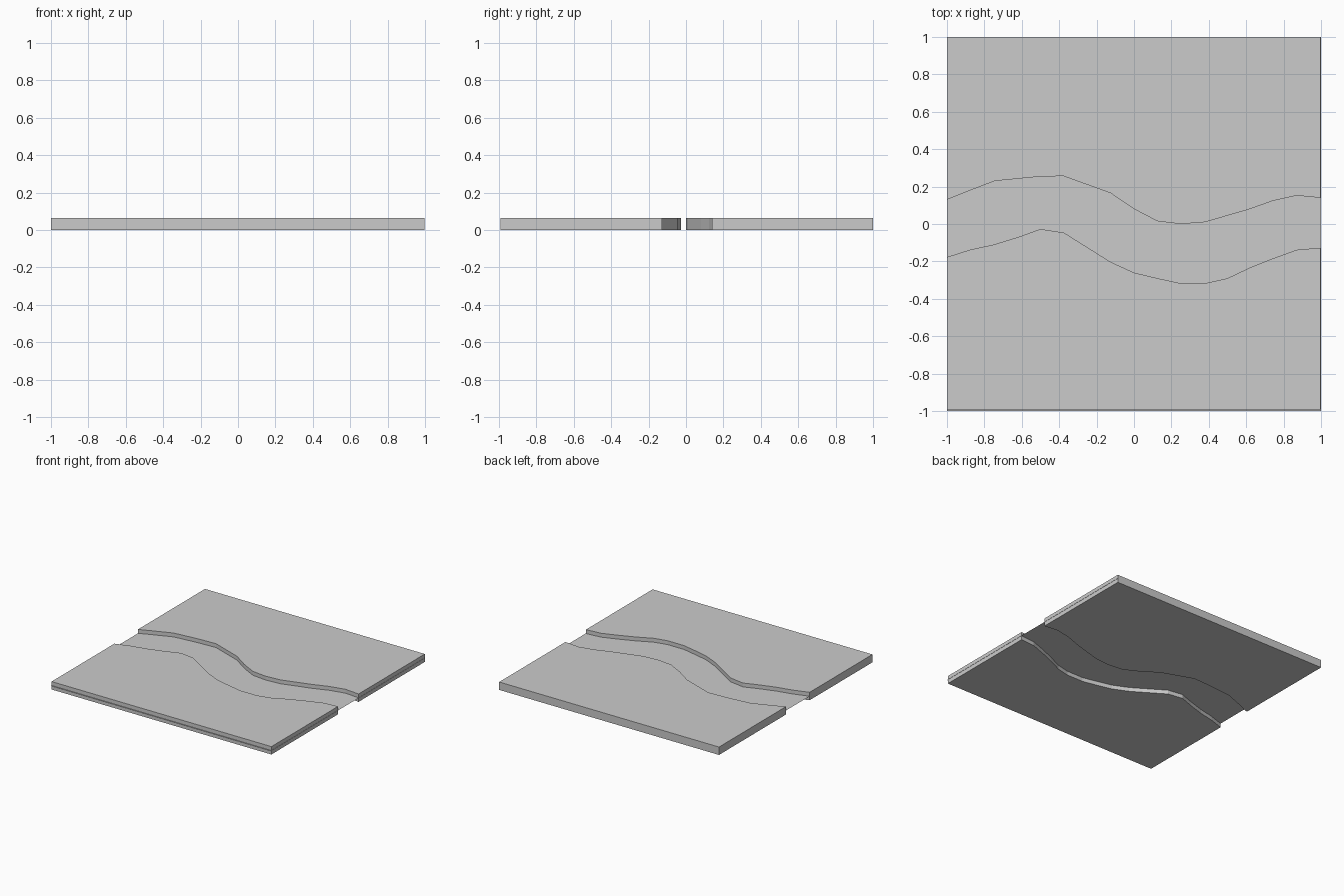
import bpy, bmesh

if "Cube" in bpy.data.objects:
    bpy.data.objects.remove(bpy.data.objects["Cube"])

TOP = 0.065        # bank thickness
WATER_Z = 0.033    # river sheet height
FRONT = -0.992     # front bank stops just short of the water sheet

# Shorelines, left to right
north_shore = [(-1, .13), (-.875, .18), (-.745, .23), (-.54, .25), (-.38, .257),
               (-.125, .165), (0, .08), (.125, .015), (.25, 0), (.38, .01),
               (.62, .08), (.74, .123), (.87, .152), (.998, .14)]
south_shore = [(-1, -.177), (-.875, -.137), (-.75, -.11), (-.62, -.07), (-.5, -.027),
               (-.375, -.046), (-.125, -.203), (0, -.26), (.125, -.29), (.24, -.315),
               (.39, -.315), (.5, -.29), (.62, -.233), (.74, -.185), (.87, -.138),
               (.998, -.127)]


def slab(name, outline, z, height):
    """Flat outline, extruded upward when height is not zero."""
    bm = bmesh.new()
    face = bm.faces.new([bm.verts.new((x, y, z)) for x, y in outline])
    if height:
        geom = bmesh.ops.extrude_face_region(bm, geom=[face], use_keep_orig=True)["geom"]
        verts = [g for g in geom if isinstance(g, bmesh.types.BMVert)]
        bmesh.ops.translate(bm, verts=verts, vec=(0, 0, height))
        bmesh.ops.recalc_face_normals(bm, faces=bm.faces)
    mesh = bpy.data.meshes.new(name)
    bm.to_mesh(mesh)
    bm.free()
    obj = bpy.data.objects.new(name, mesh)
    bpy.context.collection.objects.link(obj)
    return obj


# Banks on either side of the river
slab("back_bank", north_shore + [(.998, 1), (-1, 1)], 0, TOP)
slab("front_bank", south_shore + [(.998, FRONT), (-1, FRONT)], 0, TOP)

# Thin water sheet running through the whole tile
slab("river_water", [(-1, -1), (1, -1), (1, 1), (-1, 1)], WATER_Z, 0)
